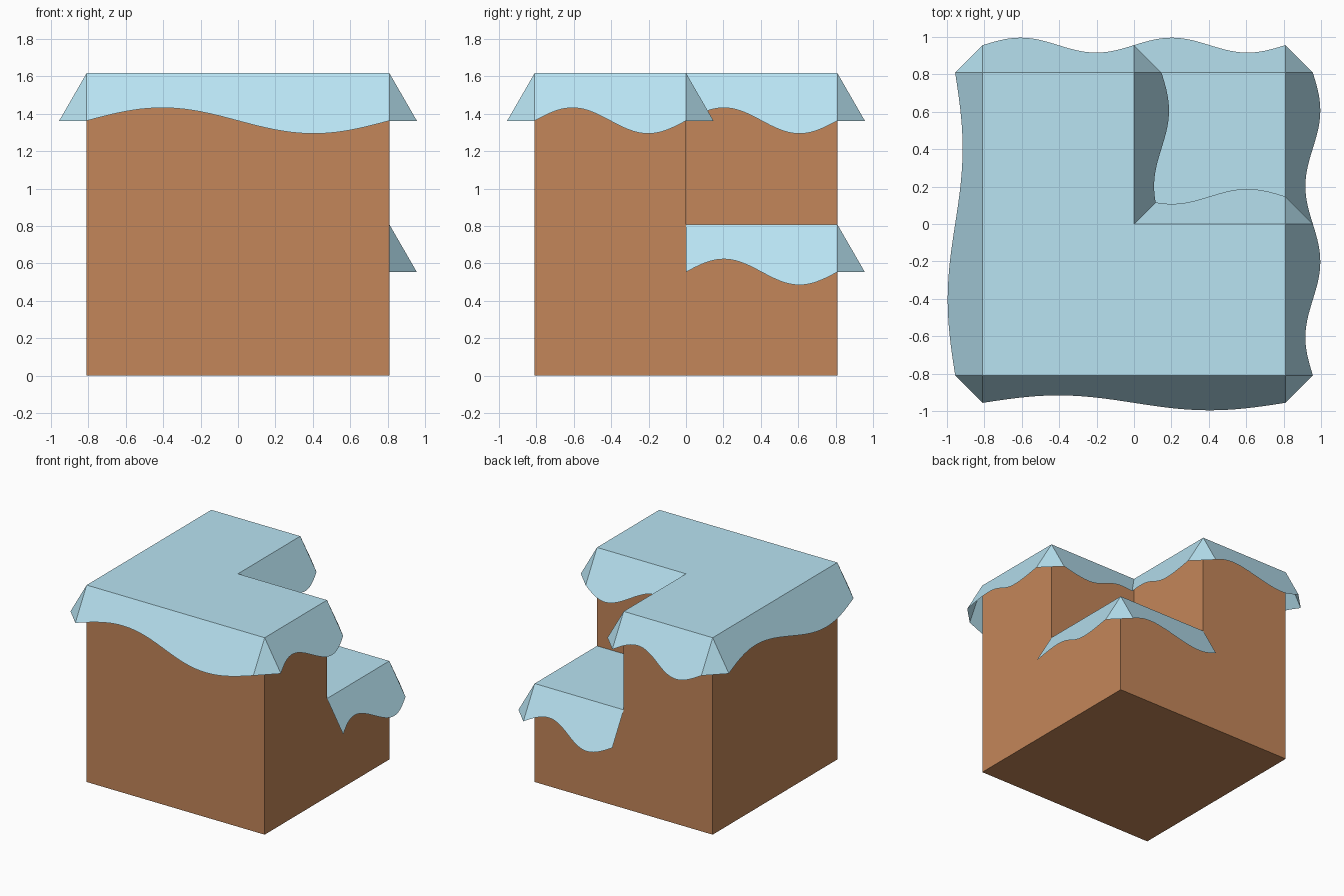
import bpy, bmesh
from math import sin, pi, sqrt
from mathutils import Vector

if "Cube" in bpy.data.objects:
    bpy.data.objects.remove(bpy.data.objects["Cube"])

S = 0.809             # half width of the block
H = 2 * S             # full height
DROP, WAVE = 0.255, 0.069
SLOPE = 1 / sqrt(3)   # flaps hang 30 degrees out from vertical
UP = Vector((0, 0, 1))


def material(name, color):
    m = bpy.data.materials.new(name)
    m.diffuse_color = color
    m.use_nodes = True
    m.node_tree.nodes["Principled BSDF"].inputs["Base Color"].default_value = m.diffuse_color
    return m


EARTH = material("earth", (0.55, 0.24, 0.10, 1))
ICE = material("ice", (0.48, 0.77, 0.89, 1))


def make_object(name, faces, mat):
    bm = bmesh.new()
    for face in faces:
        bm.faces.new([bm.verts.new(p) for p in face])
    bmesh.ops.remove_doubles(bm, verts=bm.verts, dist=1e-5)
    mesh = bpy.data.meshes.new(name)
    bm.to_mesh(mesh)
    bm.free()
    mesh.materials.append(mat)
    ob = bpy.data.objects.new(name, mesh)
    bpy.context.collection.objects.link(ob)


def flap(a, b, trim_start=False, trim_end=False, flip=False, steps=40):
    """Slanted wavy flap hanging from edge a-b; trims mitre it at an inner corner."""
    along = b - a
    length = along.length
    along.normalize()
    out = along.cross(UP)

    def drop(u):
        t = u / length
        return DROP - WAVE * sin(2 * pi * (1 - t if flip else t))

    # distance at which two flaps meet on the inner diagonal
    m = 0.1
    for _ in range(40):
        m = drop(length - m if trim_end else m) * SLOPE
    lo = m if trim_start else 0
    hi = length - m if trim_end else length
    lower = []
    for i in range(steps + 1):
        u = lo + (hi - lo) * i / steps
        d = drop(u)
        lower.append(a + along * u + out * d * SLOPE - UP * d)
    return lower + [b, a]


def corner(p, d1, d2):
    """Triangle closing the gap between two flaps at an outer corner."""
    low = p - UP * DROP
    return [p, low + d1 * DROP * SLOPE, low + d2 * DROP * SLOPE]


def icing(name, outline, z, edges, inner=None):
    """Flat cap plus hanging flaps on the first `edges` sides of the outline."""
    pts = [Vector((x, y, z)) for x, y in outline]
    n = len(pts)
    faces = [pts]
    outs = [(pts[(i + 1) % n] - pts[i]).normalized().cross(UP) for i in range(n)]
    for i in range(edges):
        j = (i + 1) % n
        ends_inner = inner is not None and j == inner
        faces.append(flap(pts[i], pts[j], trim_start=i == inner,
                          trim_end=ends_inner, flip=ends_inner))
        if j != inner and (j < edges):
            faces.append(corner(pts[j], outs[i], outs[j]))
    make_object(name, faces, ICE)


# Earth block with one upper corner cut out
front = [(-S, -S, 0), (S, -S, 0), (S, -S, H), (-S, -S, H)]
left = [(-S, S, 0), (-S, -S, 0), (-S, -S, H), (-S, S, H)]
bottom = [(-S, -S, 0), (-S, S, 0), (S, S, 0), (S, -S, 0)]
right = [(S, -S, 0), (S, S, 0), (S, S, S), (S, 0, S), (S, 0, H), (S, -S, H)]
back = [(S, S, 0), (-S, S, 0), (-S, S, H), (0, S, H), (0, S, S), (S, S, S)]
notch_x = [(0, 0, S), (0, S, S), (0, S, H), (0, 0, H)]
notch_y = [(S, 0, S), (0, 0, S), (0, 0, H), (S, 0, H)]
make_object("earth_block", [front, left, bottom, right, back, notch_x, notch_y], EARTH)

# Ice caps on the two levels
icing("upper_ice_cap", [(S, -S), (S, 0), (0, 0), (0, S), (-S, S), (-S, -S)], H, 6, inner=2)
icing("lower_ice_cap", [(S, 0), (S, S), (0, S), (0, 0)], S, 2)
